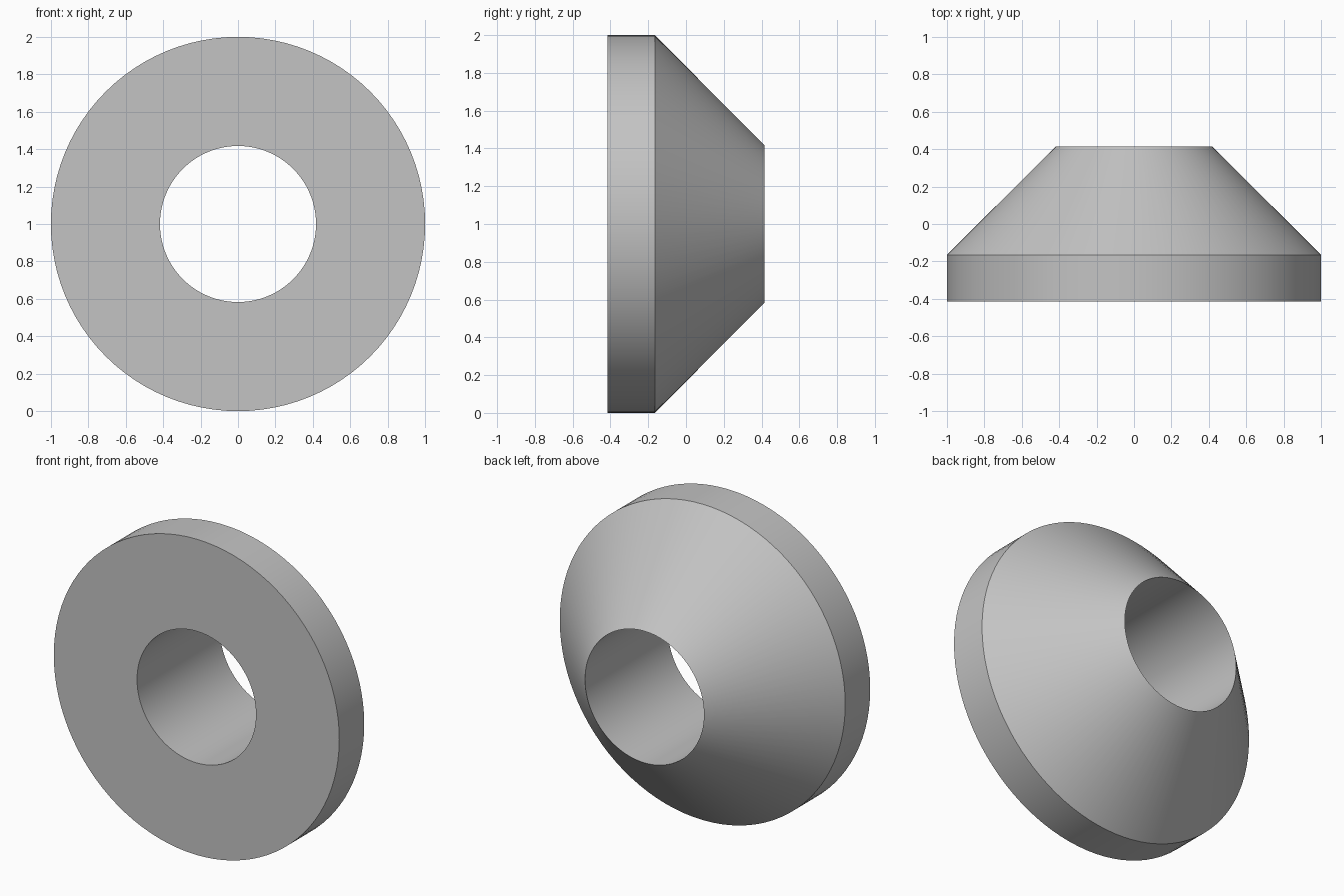
import bpy, bmesh
from math import cos, sin, tau

cube = bpy.data.objects.get("Cube")
if cube:
    bpy.data.objects.remove(cube, do_unlink=True)

SEGMENTS = 96
# Closed cross-section: (radius, y)
PROFILE = [(1, -0.415), (1, -0.165), (0.417, 0.415), (0.417, -0.415)]

# Plain grey finish
grey = bpy.data.materials.new("plain_grey")
grey.use_nodes = True
colour = (0.55, 0.55, 0.55, 1)
grey.diffuse_color = colour
grey.node_tree.nodes["Principled BSDF"].inputs["Base Color"].default_value = colour

# Conical washer: rings around the y axis, bridged into a closed loop
bm = bmesh.new()
rings = [[bm.verts.new((r * cos(tau * i / SEGMENTS), y, 1 + r * sin(tau * i / SEGMENTS)))
          for i in range(SEGMENTS)] for r, y in PROFILE]
for k, ring in enumerate(rings):
    following = rings[(k + 1) % len(rings)]
    for i in range(SEGMENTS):
        j = (i + 1) % SEGMENTS
        bm.faces.new((ring[i], ring[j], following[j], following[i]))
bmesh.ops.recalc_face_normals(bm, faces=bm.faces[:])
mesh = bpy.data.meshes.new("conical_washer")
bm.to_mesh(mesh)
bm.free()
mesh.materials.append(grey)

washer = bpy.data.objects.new("conical_washer", mesh)
bpy.context.collection.objects.link(washer)
bpy.ops.object.select_all(action='DESELECT')
washer.select_set(True)
bpy.context.view_layer.objects.active = washer
bpy.ops.object.shade_smooth_by_angle()
